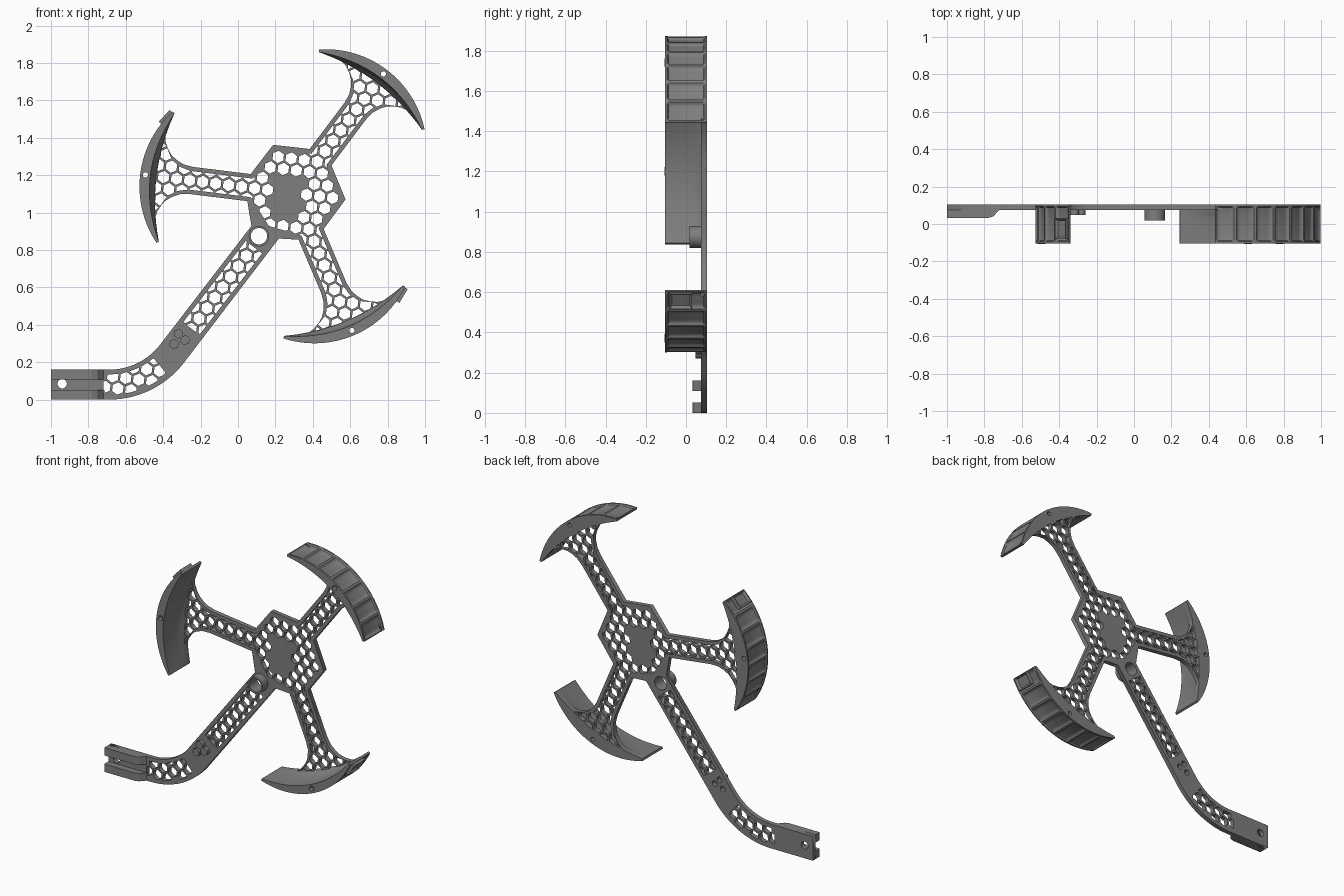
import bpy, bmesh, math
from math import sin, cos, pi, radians
from mathutils import Matrix, Vector

if "Cube" in bpy.data.objects:
    bpy.data.objects.remove(bpy.data.objects["Cube"])

CX, CZ = 0.297, 1.1045          # hub centre
ARMS = [53, 173, 293]           # arm directions in degrees
Y0, Y1 = 0.075, 0.105           # plate front and back
GREY = bpy.data.materials.new("dark_grey")
GREY.diffuse_color = (0.21, 0.21, 0.21, 1)
GREY.use_nodes = True
GREY.node_tree.nodes["Principled BSDF"].inputs["Base Color"].default_value = GREY.diffuse_color


def place(u, v, deg):
    a = radians(deg)
    return (CX + u * cos(a) - v * sin(a), CZ + u * sin(a) + v * cos(a))


def ring(x, z, r, n, turn=0.0):
    return [(x + r * cos(turn + 2 * pi * i / n), z + r * sin(turn + 2 * pi * i / n)) for i in range(n)]


def slab(name, loops, y0, y1):
    """Flat plate in the xz plane; every loop inside another is a hole."""
    cu = bpy.data.curves.new(name, 'CURVE')
    cu.dimensions, cu.fill_mode, cu.extrude = '2D', 'BOTH', (y1 - y0) / 2
    for loop in loops:
        sp = cu.splines.new('POLY')
        sp.points.add(len(loop) - 1)
        for p, (x, z) in zip(sp.points, loop):
            p.co = (x, z, 0, 1)
        sp.use_cyclic_u = True
    ob = bpy.data.objects.new(name, cu)
    bpy.context.collection.objects.link(ob)
    ob.rotation_euler.x, ob.location.y = pi / 2, (y0 + y1) / 2
    bpy.ops.object.select_all(action='DESELECT')
    ob.select_set(True)
    bpy.context.view_layer.objects.active = ob
    bpy.ops.object.convert(target='MESH')
    ob = bpy.context.object
    ob.data.materials.clear()
    ob.data.materials.append(GREY)
    return ob


def mesh_object(name, bm):
    bmesh.ops.recalc_face_normals(bm, faces=bm.faces)
    me = bpy.data.meshes.new(name)
    bm.to_mesh(me)
    bm.free()
    me.materials.append(GREY)
    ob = bpy.data.objects.new(name, me)
    bpy.context.collection.objects.link(ob)
    return ob


def area(p):
    return sum(a[0] * b[1] - b[0] * a[1] for a, b in zip(p, p[1:] + p[:1])) / 2


def clip(region, convex):
    """Part of a region that lies inside a convex counter-clockwise polygon."""
    out = region
    for a, b in zip(convex, convex[1:] + convex[:1]):
        side = lambda p: (b[0] - a[0]) * (p[1] - a[1]) - (b[1] - a[1]) * (p[0] - a[0])
        src, out = out, []
        for p, q in zip(src, src[1:] + src[:1]):
            sp, sq = side(p), side(q)
            if sp >= 0:
                out.append(p)
            if (sp >= 0) != (sq >= 0):
                t = sp / (sp - sq)
                out.append((p[0] + t * (q[0] - p[0]), p[1] + t * (q[1] - p[1])))
    return [p for i, p in enumerate(out) if math.dist(p, out[i - 1]) > 1e-4]


# Handle: straight bar, bend, level end
BX, BZ, BR = -0.69, 0.506, 0.426


def bend(off, d0, d1, n=14):
    r = BR + off
    return [(BX + r * cos(radians(d0 + (d1 - d0) * i / n)),
             BZ + r * sin(radians(d0 + (d1 - d0) * i / n))) for i in range(n + 1)]


def beside(x, z, off):          # point offset across the straight bar
    return (x + 0.793 * off, z - 0.609 * off)


handle = ([beside(0.135, 0.88, -0.08)] + bend(-0.08, -37.5, -90) + [(-1, 0.16), (-1, 0)]
          + bend(0.08, -90, -37.5) + [beside(0.155, 0.91, 0.08)])

# Plate outline: three flared arms, hub corners and the handle
half = [(.24, .073), (.55, .073), (.60, .080), (.64, .098), (.67, .120), (.692, .148),
        (.711, .185), (.721, .23), (.719, .275), (.710, .315), (.694, .354),
        (.733, .20), (.75, .10)]
half_in = [(.225, .05), (.56, .05), (.62, .065), (.675, .11), (.705, .165), (.728, .185), (.738, .1)]


def around(pts, tip, corner):
    loop = []
    for deg in ARMS:
        loop += [place(u, -v, deg) for u, v in pts]
        loop.append(place(tip, 0, deg))
        loop += [place(u, v, deg) for u, v in reversed(pts)]
        loop += corner(deg)
    return loop


outline = around(half, .757, lambda d: handle if d == 173 else [place(.28, 0, d + 60)])
regions = [
    around(half_in, .742, lambda d: [place(.22 if d == 173 else .25, 0, d + 60)]),
    [beside(.085, .815, -.055), beside(-.25, .38, -.055), beside(-.25, .38, .055), beside(.085, .815, .055)],
    bend(-.055, -50, -90) + [(-.72, .135), (-.72, .025)] + bend(.055, -90, -50),
]

# Honeycomb openings, with a solid patch left in the hub
holes = []
P = 0.07
for i in range(-32, 33):
    for j in range(-32, 33):
        x, z = place(P * (i + j / 2), P * j * math.sqrt(3) / 2, 53)
        if ((x - .265) / .10) ** 2 + ((z - 1.09) / .145) ** 2 < 1:
            continue
        for reg in regions:
            piece = clip(reg, ring(x, z, 0.0335, 6, radians(53 + 30)))
            if len(piece) > 2 and abs(area(piece)) > 0.0004:
                holes.append(piece)

studs = [(-.342, .297), (-.283, .318), (-.318, .352)]
boss = (.112, .874)
holes += [ring(*boss, .044, 32), ring(-.94, .085, .025, 24)]
holes += [ring(x, z, .020, 6, .4) for x, z in studs]
screw = [place(.798, 0, d) for d in ARMS]
slab("honeycomb_plate", [outline] + holes, Y0, Y1)

# Pivot tube and small hexagonal studs on the handle
slab("pivot_tube", [ring(*boss, .055, 32), ring(*boss, .044, 32)], .018, Y0 + .005)
for x, z in studs:
    slab("hex_stud", [ring(x, z, .027, 6, .4)], .048, Y0 + .001)

# Two rails at the end of the handle
for z0 in (0.0, 0.108):
    bm = bmesh.new()
    prof = [(-1, .032), (-.78, .032), (-.75, .042), (-.735, .06), (-.715, .08), (-1, .08)]
    f = bm.faces.new([bm.verts.new((x, y, z0)) for x, y in prof])
    ext = bmesh.ops.extrude_face_region(bm, geom=[f])
    bmesh.ops.translate(bm, vec=(0, 0, .052), verts=[v for v in ext['geom'] if isinstance(v, bmesh.types.BMVert)])
    mesh_object("handle_rail", bm)

# Curved rim pads with a row of shallow pockets on the outside
AU, AR, AMAX, POCKETS = 0.285, 0.541, 0.713, 7
pitch = 2 * AMAX / POCKETS
stations = [(-AMAX, 0)]
for k in range(POCKETS):
    for f, d in ((.06, 0), (.13, .7), (.2, 1), (.35, 1), (.5, 1), (.65, 1), (.8, 1), (.87, .7), (.94, 0)):
        stations.append((-AMAX + (k + f) * pitch, d * .013))
stations.append((AMAX, 0))
outer = [(-.105, 0), (-.094, 0), (-.088, .7), (-.078, 1), (.078, 1), (.088, .7), (.094, 0), (.105, 0)]
inner = [(.105, .055), (.075, .057), (.055, .070), (.03, .082), (-.105, .088)]

for deg, pos in zip(ARMS, screw):
    bm = bmesh.new()
    rows = []
    for a, d in stations:
        row = []
        for y, k in outer:
            r = AR - d * k
            x, z = place(AU + r * cos(a), r * sin(a), deg)
            row.append(bm.verts.new((x, y, z)))
        v = AR * sin(a) * .975
        for y, s in inner:
            x, z = place(.683 + s * (1 - (v / .346) ** 2), v, deg)
            row.append(bm.verts.new((x, y, z)))
        rows.append(row)
    n = len(rows[0])
    for r0, r1 in zip(rows, rows[1:]):
        for i in range(n):
            bm.faces.new((r0[i], r0[(i + 1) % n], r1[(i + 1) % n], r1[i]))
    bm.faces.new(rows[0])
    bm.faces.new(rows[-1])
    pad = mesh_object("rim_pad", bm)
    # screw hole through the middle of the pad
    cutter = slab("screw_hole_cutter", [ring(*pos, .014, 16)], -.2, .2)
    cutter.hide_render = True
    cutter.hide_set(True)
    mod = pad.modifiers.new("screw_hole", 'BOOLEAN')
    mod.operation, mod.object, mod.solver = 'DIFFERENCE', cutter, 'EXACT'
    # raised collar around the hole
    slab("screw_collar", [ring(*pos, .021, 16), ring(*pos, .014, 16)], -.107, -.09)
    bpy.ops.object.select_all(action='DESELECT')
    pad.select_set(True)
    bpy.context.view_layer.objects.active = pad
    bpy.ops.object.modifier_apply(modifier=mod.name)
    bpy.data.objects.remove(cutter)
    bpy.ops.object.shade_smooth_by_angle(angle=radians(25))

# Recessed clip frames on the outer tips of two pads
for deg, a in ((173, -.625), (293, .625)):
    bm = bmesh.new()
    bmesh.ops.create_cube(bm, size=1, matrix=Matrix.Diagonal((.03, .11, .085, 1)))
    bm.faces.ensure_lookup_table()
    face = max(bm.faces, key=lambda f: f.calc_center_median().x)
    bmesh.ops.inset_region(bm, faces=[face], thickness=.016, depth=0)
    bmesh.ops.translate(bm, vec=(-.014, 0, 0), verts=face.verts)
    x, z = place(AU + (AR + .001) * cos(a), (AR + .001) * sin(a), deg)
    bm.transform(Matrix.Translation(Vector((x, -.026, z))) @ Matrix.Rotation(-(radians(deg) + a), 4, 'Y'))
    mesh_object("clip_frame", bm)
